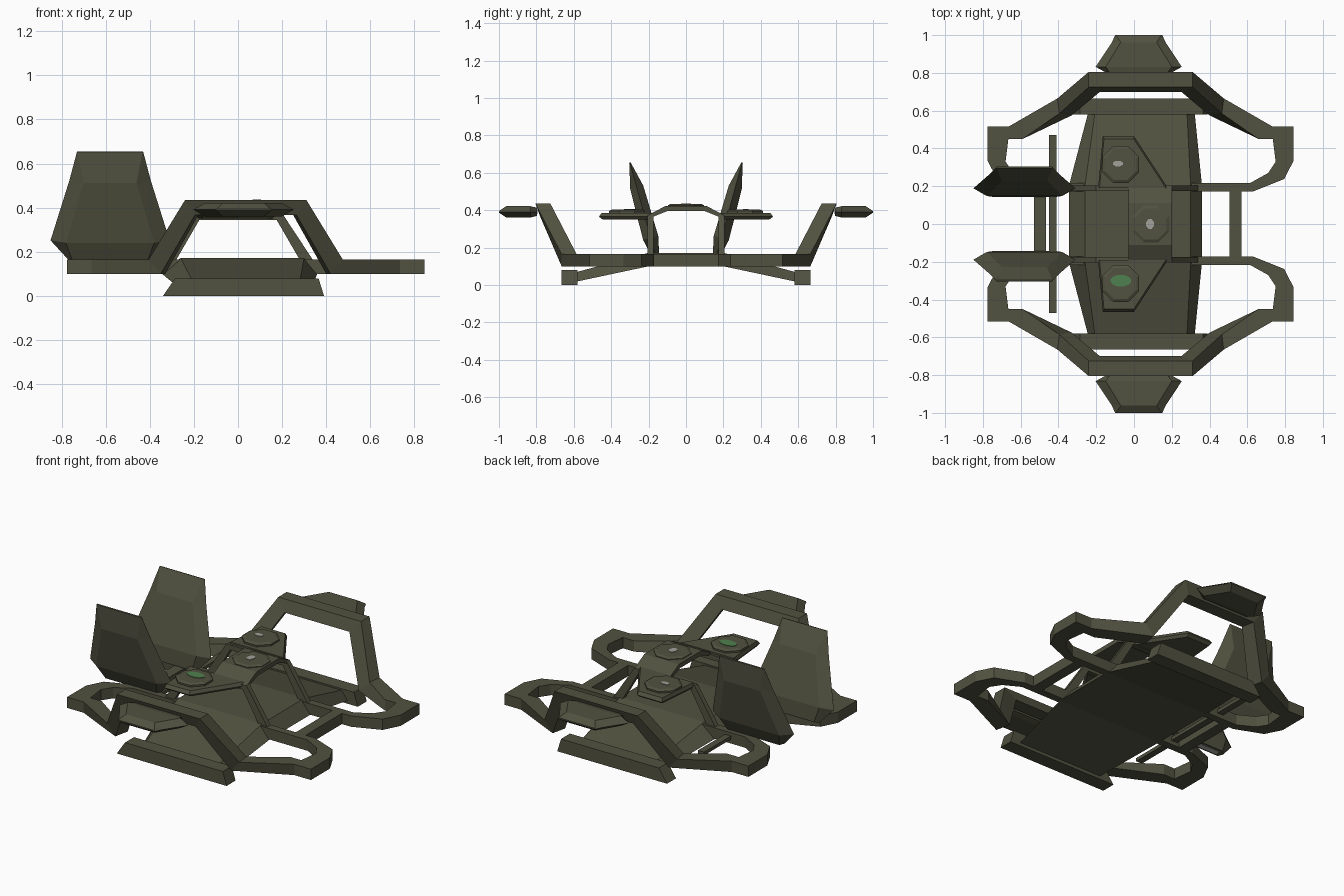
import bpy, bmesh, math
from mathutils import Vector

if "Cube" in bpy.data.objects:
    bpy.data.objects.remove(bpy.data.objects["Cube"])


def material(name, rgb):
    m = bpy.data.materials.new(name)
    m.diffuse_color = (*rgb, 1)
    m.use_nodes = True
    m.node_tree.nodes["Principled BSDF"].inputs["Base Color"].default_value = m.diffuse_color
    return m


OLIVE = material("olive drab", (0.083, 0.083, 0.052))
GREY = material("pale grey", (0.36, 0.36, 0.33))
GREEN = material("signal green", (0.08, 0.22, 0.08))


def loft(name, rings, mat=OLIVE):
    """Skin a list of equal-length point rings and cap both ends."""
    bm = bmesh.new()
    vs = [[bm.verts.new(p) for p in r] for r in rings]
    n = len(rings[0])
    for a, b in zip(vs, vs[1:]):
        for i in range(n):
            j = (i + 1) % n
            bm.faces.new((a[i], a[j], b[j], b[i]))
    bm.faces.new(vs[0][::-1])
    bm.faces.new(vs[-1])
    bmesh.ops.remove_doubles(bm, verts=bm.verts, dist=0.0005)
    bmesh.ops.recalc_face_normals(bm, faces=bm.faces)
    me = bpy.data.meshes.new(name)
    bm.to_mesh(me)
    bm.free()
    me.materials.append(mat)
    ob = bpy.data.objects.new(name, me)
    bpy.context.collection.objects.link(ob)
    return ob


def flip(rings, s):
    return [[(p[0], p[1] * s, p[2]) for p in r] for r in rings]


def box(name, x0, x1, y0, y1, z0, z1):
    loft(name, [[(x0, y0, z), (x1, y0, z), (x1, y1, z), (x0, y1, z)] for z in (z0, z1)])


def disc(name, c, r, h, mat=OLIVE, n=8, ry=None, top=0.85):
    """Low flat disc with a chamfered top."""
    def ring(k, z):
        return [(c[0] + k * r * math.cos((i + .5) * math.tau / n),
                 c[1] + k * (ry or r) * math.sin((i + .5) * math.tau / n), z) for i in range(n)]
    loft(name, [ring(1, c[2]), ring(1, c[2] + h * .6), ring(top, c[2] + h)], mat)


def blade(name, base, axis, thick, stations):
    """Hexagonal-section blade: stations are (distance, half width, flat half width, half thickness)."""
    b, a, t = Vector(base), Vector(axis).normalized(), Vector(thick).normalized()
    x = Vector((1, 0, 0))

    def hexa(d, w, f, h):
        return [b + a * d + x * u + t * v for u, v in
                ((-w, 0), (-f, -h), (f, -h), (w, 0), (f, h), (-f, h))]
    loft(name, [hexa(*s) for s in stations])
    # pale vent plate in the root face
    w, h = stations[0][2] * .9, stations[0][3] * .5
    loft(name + "_vent", [[b + a * d + x * u + t * v for u, v in ((-w, -h), (w, -h), (w, h), (-w, h))]
                          for d in (-.004, .001)], GREY)


# Hull: flat centre with drooping bevelled wings
def hull_ring(y, b0, b1, t0, t1, z0, z1):
    return [(b0, y, z0), (b1, y, z0), (t1, y, z1), (t0, y, z1)]


tip = (-.24, .32, -.205, .28, .015, .065)
mid = (-.345, .36, -.26, .30, .10, .172)
loft("hull", [hull_ring(-.6, *tip), hull_ring(-.2, *mid), hull_ring(.2, *mid), hull_ring(.6, *tip)])


# Tubular side frames: flat loops at both ends joined by a raised hoop
def flat(o, i):
    return [(*o, .165), (*i, .165), (*i, .10), (*o, .10)]


half = [
    flat((.30, .172), (.30, .217)),
    flat((.63, .172), (.615, .217)),
    flat((.795, .238), (.71, .27)),
    flat((.845, .335), (.75, .33)),
    flat((.845, .515), (.735, .45)),
    flat((.735, .515), (.66, .45)),
    [(.475, .665, .165), (.465, .585, .165), (.40, .575, .10), (.42, .665, .10)],
    [(.31, .805, .435), (.31, .725, .435), (.25, .70, .367), (.265, .78, .367)],
]
frame = half + [[(.07 - p[0], p[1], p[2]) for p in r] for r in reversed(half)]

for side, s in (("left", 1), ("right", -1)):
    loft(side + "_frame", flip(frame, s))

    # Ground skid with raked ends
    loft(side + "_skid", flip([[(-.34, y, 0), (.39, y, 0), (.365, y, .08), (-.285, y, .08)]
                               for y in (.58, .665)], s))

    # Side panel outside the hoop
    blade(side + "_side_panel", (.025, s * .797, .391), (0, s, 0), (0, 0, 1),
          [(0, .165, .15, .022), (.035, .228, .175, .03), (.165, .142, .095, .03), (.203, .125, .12, .004)])

    # Tall rear fin leaning outward
    blade(side + "_fin", (-.58, s * .165, .165), (0, s * .135, .49), (0, .49, -s * .135),
          [(0, .19, .17, .022), (.09, .27, .20, .042), (.37, .185, .12, .036), (.507, .15, .147, .004)])

    # Cabin strut arching along the side of the hull
    path = [(-.345, .155), (-.20, .375), (.20, .375), (.345, .155)]
    inner = [(-.285, .155), (-.175, .345), (.175, .345), (.285, .155)]
    loft(side + "_strut", flip([[(a[0], .175, a[1]), (a[0], .205, a[1]), (b[0], .205, b[1]), (b[0], .175, b[1])]
                                for a, b in zip(path, inner)], s))

    # Side hatch plate
    def plate(k, z):
        return [(-.04 + (x + .04) * k, y, z) for x, y in
                ((-.19, .19), (-.165, .19 + .275 * k), (0, .19 + .275 * k), (.18, .19))]
    loft(side + "_hatch_plate", flip([plate(.93, .35), plate(1, .365), plate(.95, .385)], s))
    disc(side + "_hatch", (-.07, s * .315, .383), .105, .02)

# Roof: thin arched plate over the centre
arch = [(-.2, .355), (-.2, .375), (-.11, .422), (.11, .422), (.2, .375), (.2, .355), (.1, .395), (-.1, .395)]
loft("roof", [[(x, y, z) for y, z in arch] for x in (-.03, .20)])
disc("roof_hatch", (.09, 0, .415), .105, .018)

# Painted marks on the hatches
disc("green_mark", (-.07, -.30, .402), .055, .004, GREEN, 12, .032, 1)
disc("left_mark", (-.085, .32, .402), .028, .004, GREY, 8, .016, 1)
disc("roof_mark", (.085, 0, .432), .022, .004, GREY, 8, .028, 1)

# Cross bars between the loops
box("front_crossbar", .505, .57, -.18, .18, .10, .165)
box("rear_crossbar", -.53, -.465, -.18, .18, .10, .165)
box("rear_rod", -.45, -.41, -.47, .47, .125, .145)
